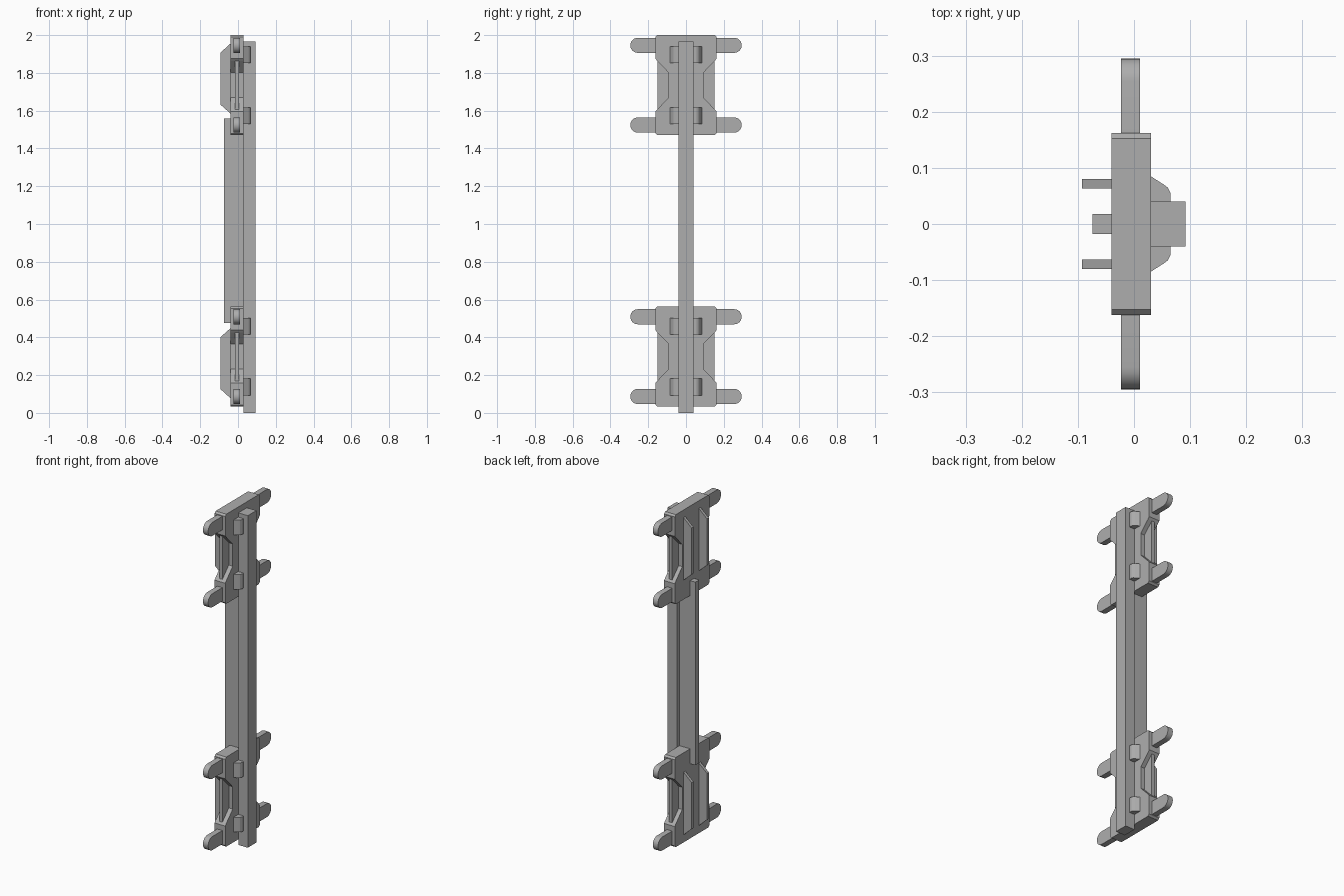
import bpy, bmesh, math
from mathutils import Vector

if "Cube" in bpy.data.objects:
    bpy.data.objects.remove(bpy.data.objects["Cube"])

grey = bpy.data.materials.new("plain grey")
grey.use_nodes = True
grey.diffuse_color = (0.42, 0.42, 0.42, 1)
grey.node_tree.nodes["Principled BSDF"].inputs["Base Color"].default_value = grey.diffuse_color


def prism(name, outline, axis, low, high, smooth=False):
    """Extrude a 2D outline along an axis (0 = x, 1 = y, 2 = z)."""
    bm = bmesh.new()
    verts = []
    for point in outline:
        co = list(point)
        co.insert(axis, low)
        verts.append(bm.verts.new(co))
    face = bm.faces.new(verts)
    extruded = bmesh.ops.extrude_face_region(bm, geom=[face])["geom"]
    move = Vector((0, 0, 0))
    move[axis] = high - low
    bmesh.ops.translate(bm, vec=move, verts=[g for g in extruded if isinstance(g, bmesh.types.BMVert)])
    bmesh.ops.recalc_face_normals(bm, faces=bm.faces)
    mesh = bpy.data.meshes.new(name)
    bm.to_mesh(mesh)
    bm.free()
    mesh.materials.append(grey)
    obj = bpy.data.objects.new(name, mesh)
    bpy.context.collection.objects.link(obj)
    if smooth:
        bpy.ops.object.select_all(action="DESELECT")
        obj.select_set(True)
        bpy.context.view_layer.objects.active = obj
        bpy.ops.object.shade_smooth_by_angle(angle=math.radians(35))
    return obj


def box(name, x, y, z):
    rect = [(x[0], y[0]), (x[1], y[0]), (x[1], y[1]), (x[0], y[1])]
    return prism(name, rect, 2, *z)


# Long beam and the narrower rail behind it
box("main_beam", (0.03, 0.092), (-0.04, 0.04), (0, 1.965))
box("rear_rail", (-0.074, 0.03), (-0.018, 0.018), (0.475, 1.558))

# Right half of the hourglass bracket, as (y, height from its centre)
half = [(0.152, -0.265), (0.162, -0.255), (0.162, -0.14), (0.152, -0.128), (0.092, -0.066)]
right_side = half + [(y, -h) for y, h in reversed(half)]
hourglass = right_side + [(-y, h) for y, h in reversed(right_side)]

# Two brackets, the lower one mirrored
for label, centre, up in (("upper", 1.735, 1), ("lower", 0.298, -1)):
    prism(label + "_bracket", [(y, centre + h) for y, h in hourglass], 0, -0.04, 0.03)
    box(label + "_bracket_web", (-0.016, 0.004), (-0.152, 0.152), (centre - 0.13, centre + 0.13))

    for side, s in (("front", -1), ("back", 1)):
        # Tapered fin on the rear face
        fin = [(-0.04, 0.22), (-0.093, 0.172), (-0.093, -0.103), (-0.04, -0.15)]
        ys = sorted((s * 0.063, s * 0.08))
        prism(f"{label}_{side}_fin", [(x, centre + up * h) for x, h in fin], 1, *ys)

        for level, t in (("top", 1), ("bottom", -1)):
            # Round-ended arm
            zc = centre + t * 0.211
            arm = [(s * 0.155, zc - 0.04)]
            for i in range(13):
                a = -math.pi / 2 + math.pi * i / 12
                arm.append((s * (0.255 + 0.04 * math.cos(a)), zc + 0.04 * math.sin(a)))
            arm.append((s * 0.155, zc + 0.04))
            prism(f"{label}_{side}_{level}_arm", arm, 0, -0.023, 0.011, True)

            # Bevelled clip beside the beam
            zk = centre + t * 0.161
            clip = [(0.03, 0.085), (0.052, 0.071), (0.06, 0.065), (0.065, 0.055), (0.065, 0.035), (0.03, 0.035)]
            prism(f"{label}_{side}_{level}_clip", [(x, s * y) for x, y in clip], 2, zk - 0.044, zk + 0.044)
